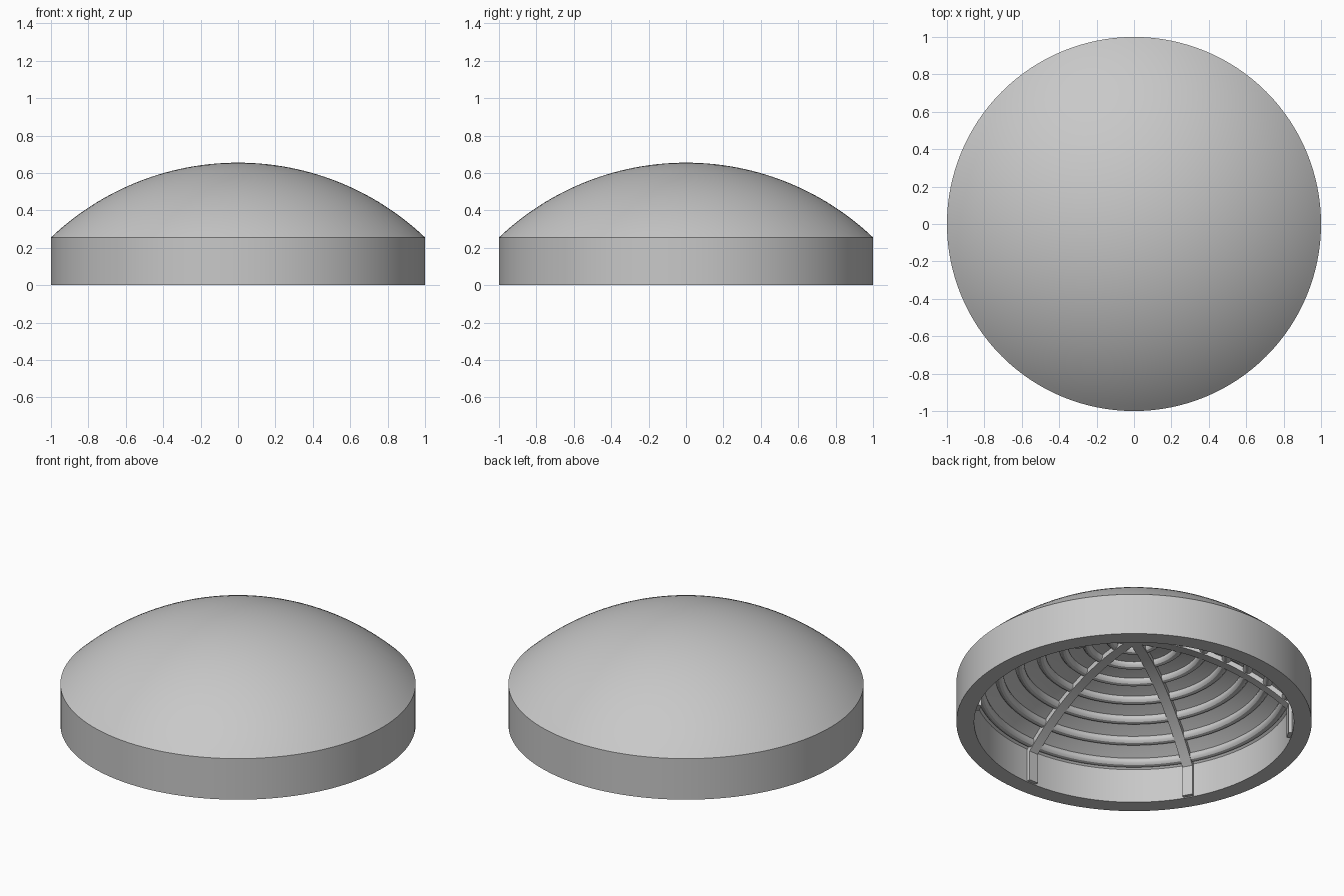
import bpy, bmesh, math
from mathutils import Matrix, Vector

if "Cube" in bpy.data.objects:
    bpy.data.objects.remove(bpy.data.objects["Cube"])

grey = bpy.data.materials.new("light grey")
grey.use_nodes = True
grey.diffuse_color = (0.58, 0.58, 0.58, 1)
grey.node_tree.nodes["Principled BSDF"].inputs["Base Color"].default_value = (0.58, 0.58, 0.58, 1)

# Dome geometry: concentric outer and inner spheres below a straight wall
OUTER, INNER, CENTRE = 1.45, 1.35, -0.795
WALL = 0.9
EDGE = math.asin(WALL / INNER)


def arc(radius, start, end, steps):
    """Points (r, z) on a dome sphere between two polar angles."""
    angles = [start + (end - start) * i / steps for i in range(steps + 1)]
    return [(radius * math.sin(a), CENTRE + radius * math.cos(a)) for a in angles]


def finish(bm, name, angle=30):
    bmesh.ops.remove_doubles(bm, verts=bm.verts, dist=0.0001)
    bmesh.ops.recalc_face_normals(bm, faces=bm.faces)
    mesh = bpy.data.meshes.new(name)
    bm.to_mesh(mesh)
    bm.free()
    mesh.materials.append(grey)
    obj = bpy.data.objects.new(name, mesh)
    bpy.context.collection.objects.link(obj)
    bpy.ops.object.select_all(action="DESELECT")
    obj.select_set(True)
    bpy.context.view_layer.objects.active = obj
    bpy.ops.object.shade_smooth_by_angle(angle=math.radians(angle))
    return obj


def revolve(name, profile, closed, segments=128):
    bm = bmesh.new()
    verts = [bm.verts.new((r, 0, z)) for r, z in profile]
    edges = [bm.edges.new(pair) for pair in zip(verts, verts[1:])]
    if closed:
        edges.append(bm.edges.new((verts[-1], verts[0])))
    bmesh.ops.spin(bm, geom=verts + edges, cent=(0, 0, 0), axis=(0, 0, 1),
                   angle=math.tau, steps=segments, use_duplicate=False)
    return finish(bm, name)


# Hollow cap: outer dome, side band, flat rim, inner wall and inner dome
outer_edge = math.asin(1 / OUTER)
shell = (arc(OUTER, 0, outer_edge, 28) + [(1, 0), (WALL, 0)]
         + arc(INNER, EDGE, 0, 28))
revolve("cap_shell", shell, False)

# Concentric rounded ribs under the dome
RINGS = 7
for i in range(1, RINGS + 1):
    a = math.radians(40) * i / RINGS
    r, z = INNER * math.sin(a), CENTRE + INNER * math.cos(a)
    tube = [(r + 0.027 * math.cos(t), z + 0.027 * math.sin(t))
            for t in (math.tau * k / 12 for k in range(12))]
    revolve(f"ring_rib_{i}", tube, True, 96)

# Six flat straps running up the wall and along the dome to the centre
WIDTH, DEPTH = 0.06, 0.03
back = [(WALL + 0.01, 0.005)] + arc(INNER + 0.01, EDGE, 0, 20)
front = [(WALL - 0.022, 0.005)] + arc(INNER - DEPTH, math.asin((WALL - 0.022) / (INNER - DEPTH)), 0, 20)
for i in range(6):
    bm = bmesh.new()
    rows = []
    for (r1, z1), (r2, z2) in zip(back, front):
        corners = [(r1, -1, z1), (r1, 1, z1), (r2, 1, z2), (r2, -1, z2)]
        rows.append([bm.verts.new(Vector((r, s * WIDTH / 2, z))) for r, s, z in corners])
    for low, high in zip(rows, rows[1:]):
        for k in range(4):
            n = (k + 1) % 4
            bm.faces.new((low[k], low[n], high[n], high[k]))
    bm.faces.new(rows[0])
    bm.faces.new(rows[-1])
    turn = Matrix.Rotation(math.radians(30 + 60 * i), 4, "Z")
    bmesh.ops.transform(bm, matrix=turn, verts=bm.verts)
    finish(bm, f"radial_strap_{i + 1}")
